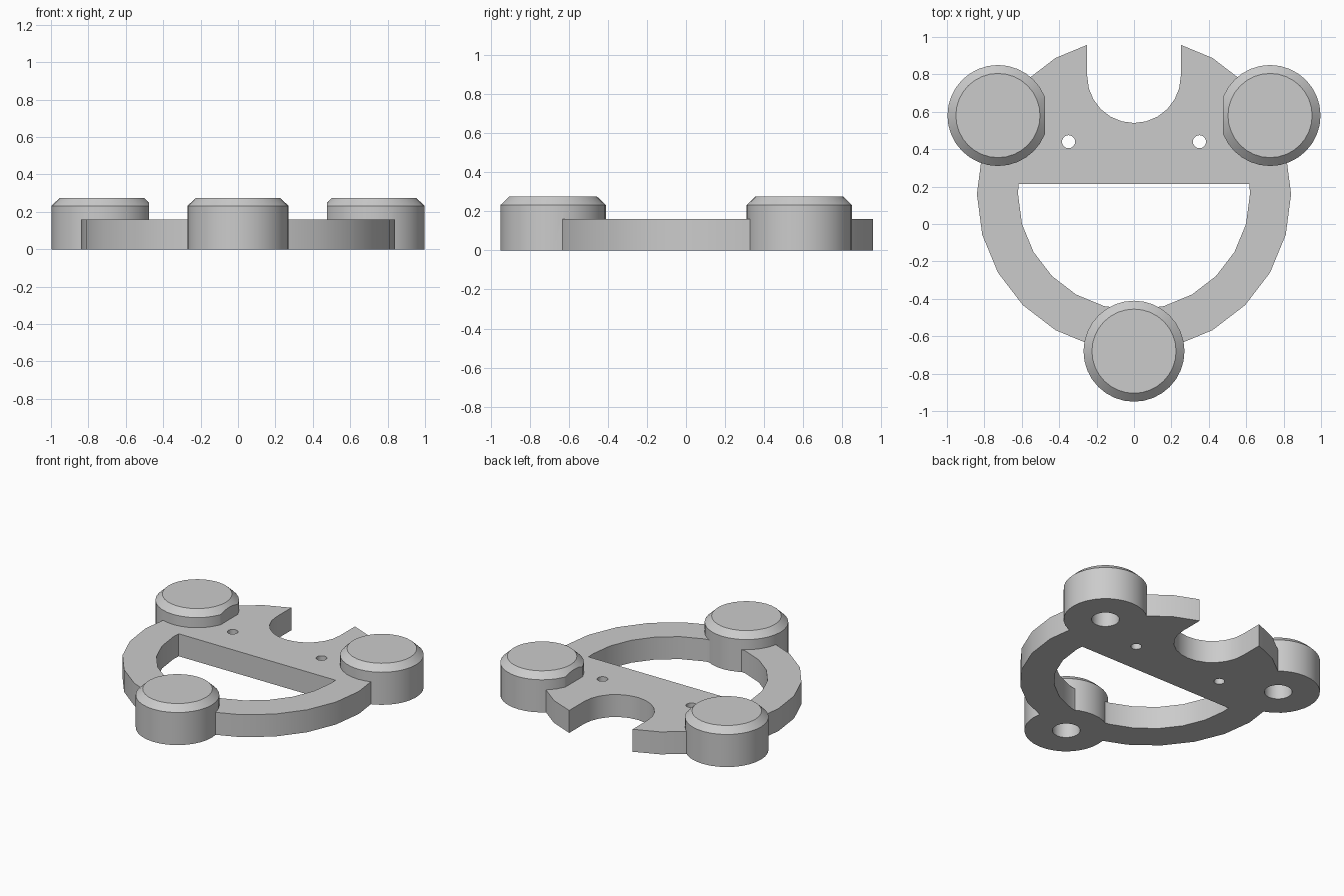
import bpy
import bmesh
from math import cos, sin, tau, pi, asin, radians

cube = bpy.data.objects.get("Cube")
if cube:
    bpy.data.objects.remove(cube, do_unlink=True)

CENTRE_Y = 0.16
RING_R, OPENING_R = 0.84, 0.62
PLATE_H, PAD_H, PAD_R = 0.16, 0.275, 0.27
BAR_Y = 0.215

grey = bpy.data.materials.new("light_grey")
grey.use_nodes = True
colour = (0.6, 0.6, 0.6, 1)
grey.diffuse_color = colour
grey.node_tree.nodes["Principled BSDF"].inputs["Base Color"].default_value = colour


def circle(x, y, r, n):
    return [(x + r * cos(tau * i / n), y + r * sin(tau * i / n)) for i in range(n)]


def loft(name, layers):
    """Closed solid through (outline, height) layers, bottom to top."""
    bm = bmesh.new()
    rings = [[bm.verts.new((x, y, z)) for x, y in outline] for outline, z in layers]
    n = len(rings[0])
    bm.faces.new(rings[0][::-1])
    bm.faces.new(rings[-1])
    for low, high in zip(rings, rings[1:]):
        for i in range(n):
            j = (i + 1) % n
            bm.faces.new((low[i], low[j], high[j], high[i]))
    mesh = bpy.data.meshes.new(name)
    bm.to_mesh(mesh)
    bm.free()
    mesh.materials.append(grey)
    obj = bpy.data.objects.new(name, mesh)
    bpy.context.collection.objects.link(obj)
    return obj


def prism(name, outline, z0, z1):
    return loft(name, [(outline, z0), (outline, z1)])


def combine(target, other, operation):
    """Apply a boolean and remove the other solid."""
    mod = target.modifiers.new(operation, "BOOLEAN")
    mod.operation, mod.object, mod.solver = operation, other, "EXACT"
    bpy.context.view_layer.objects.active = target
    bpy.ops.object.modifier_apply(modifier=mod.name)
    bpy.data.objects.remove(other, do_unlink=True)


# Round base plate
base = prism("base_frame", circle(0, CENTRE_Y, RING_R, 24), 0, PLATE_H)

# Half-round opening below the cross bar
corner = asin((BAR_Y - CENTRE_Y) / OPENING_R)
corner_x = OPENING_R * cos(corner)
arc = [(OPENING_R * cos(pi + i * pi / 12), CENTRE_Y + OPENING_R * sin(pi + i * pi / 12))
       for i in range(13)]
opening = [(-corner_x, BAR_Y)] + arc + [(corner_x, BAR_Y)]
combine(base, prism("opening_cutter", opening, -0.1, 0.4), "DIFFERENCE")

# U-shaped notch at the back
notch = [(0.25 * cos(pi + i * pi / 12), 0.79 + 0.25 * sin(pi + i * pi / 12))
         for i in range(13)] + [(0.25, 1.2), (-0.25, 1.2)]
combine(base, prism("notch_cutter", notch, -0.1, 0.4), "DIFFERENCE")

# Screw holes through the cross bar
for side in (-1, 1):
    hole = circle(side * 0.35, 0.44, 0.035, 20)
    combine(base, prism("screw_hole_cutter", hole, -0.1, 0.4), "DIFFERENCE")

# Three chamfered pads, trimmed where they overhang the bar
for angle in (30, 150, 270):
    x = RING_R * cos(radians(angle))
    y = CENTRE_Y + RING_R * sin(radians(angle))
    wide, narrow = circle(x, y, PAD_R, 32), circle(x, y, 0.225, 32)
    pad = loft("pad", [(wide, 0), (wide, 0.232), (narrow, PAD_H)])
    if y > 0:
        slab = [(-0.475, 0.2), (0.475, 0.2), (0.475, 1.2), (-0.475, 1.2)]
        combine(pad, prism("clearance_cutter", slab, PLATE_H, 0.5), "DIFFERENCE")
    combine(base, pad, "UNION")
    # Blind socket underneath
    socket = circle(x, y, 0.09, 24)
    combine(base, prism("socket_cutter", socket, -0.1, 0.16), "DIFFERENCE")

# Smooth curved walls, sharp rims
bpy.ops.object.select_all(action="DESELECT")
base.select_set(True)
bpy.context.view_layer.objects.active = base
bpy.ops.object.shade_smooth_by_angle(angle=radians(25))
